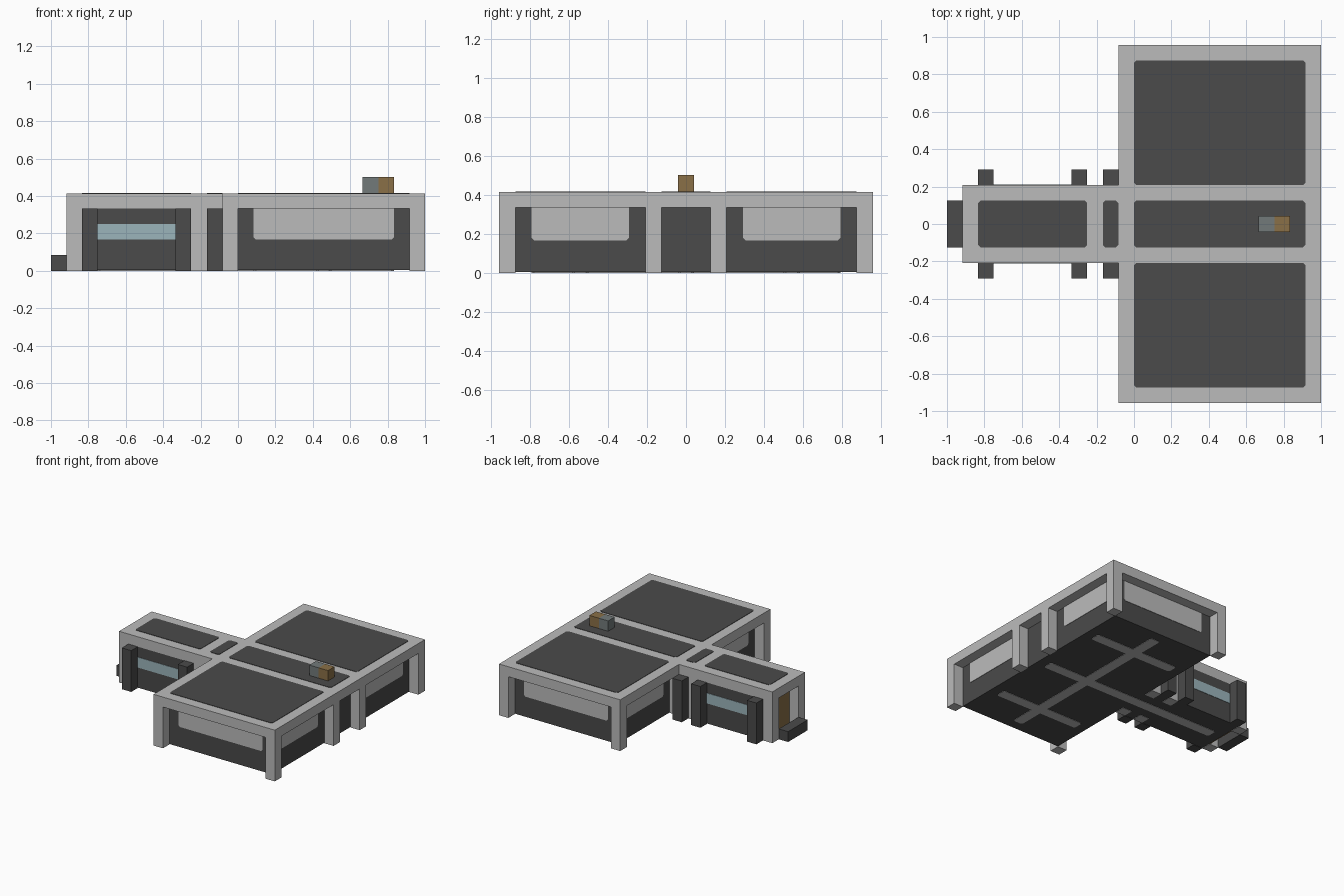
import bpy
import bmesh
from mathutils import Vector

U = 1 / 12      # building module
T = 0.003       # thickness of inlaid plates

if "Cube" in bpy.data.objects:
    bpy.data.objects.remove(bpy.data.objects["Cube"], do_unlink=True)


def material(name, rgb):
    m = bpy.data.materials.new(name)
    m.use_nodes = True
    m.diffuse_color = (*rgb, 1)
    m.node_tree.nodes["Principled BSDF"].inputs["Base Color"].default_value = (*rgb, 1)
    return m


LIGHT = material("light_grey", (0.50, 0.50, 0.50))
DARK = material("dark_grey", (0.069, 0.069, 0.069))
GLASS = material("pale_blue_glass", (0.33, 0.46, 0.50))
BROWN = material("brown", (0.255, 0.16, 0.063))
STEEL = material("mid_grey", (0.17, 0.195, 0.195))


def finish(name, bm, mat):
    bmesh.ops.recalc_face_normals(bm, faces=bm.faces)
    me = bpy.data.meshes.new(name)
    bm.to_mesh(me)
    bm.free()
    me.materials.append(mat)
    ob = bpy.data.objects.new(name, me)
    bpy.context.collection.objects.link(ob)
    return ob


def box(name, x, y, z, mat):
    """Box from (low, high) ranges given in modules."""
    bm = bmesh.new()
    bmesh.ops.create_cube(bm, size=1)
    for v in bm.verts:
        v.co = [U * (r[0] if c < 0 else r[1]) for c, r in zip(v.co, (x, y, z))]
    return finish(name, bm, mat)


def plate(name, normal, level, a, b, mat, cut=0.15, cut_top=True):
    """Thin plate with clipped corners, facing along a signed axis such as '+z'."""
    axis = "xyz".index(normal[1])
    sign = 1 if normal[0] == "+" else -1
    ua, ub = [i for i in range(3) if i != axis]
    ct = cut if cut_top else 0
    outline = [(a[0] + cut, b[0]), (a[1] - cut, b[0]), (a[1], b[0] + cut), (a[1], b[1] - ct),
               (a[1] - ct, b[1]), (a[0] + ct, b[1]), (a[0], b[1] - ct), (a[0], b[0] + cut)]
    bm = bmesh.new()
    verts = []
    for p, q in outline:
        co = Vector((0, 0, 0))
        co[axis], co[ua], co[ub] = level * U, p * U, q * U
        verts.append(bm.verts.new(co))
    face = bm.faces.new(verts)
    ext = bmesh.ops.extrude_face_region(bm, geom=[face])["geom"]
    for v in ext:
        if isinstance(v, bmesh.types.BMVert):
            v.co[axis] += sign * T
    bmesh.ops.remove_doubles(bm, verts=bm.verts, dist=1e-6)
    return finish(name, bm, mat)


FLOOR = T / U
SIDES = ((-1, "right"), (1, "left"))


def span(s, lo, hi):
    return tuple(sorted((s * lo, s * hi)))


# Roof slabs with dark inlaid panels
TOP = 5 - FLOOR
box("main_roof", (-1, 12), (-11.5, 11.5), (4, TOP), LIGHT)
box("wing_roof", (-11, -1), (-2.5, 2.5), (4, TOP), LIGHT)
for name, x in (("main", (0, 11)), ("link", (-2, -1)), ("wing", (-10, -3))):
    plate(name + "_middle_roof_panel", "+z", TOP, x, (-1.5, 1.5), DARK)
for s, side in SIDES:
    plate(side + "_roof_panel", "+z", TOP, (0, 11), span(s, 2.5, 10.5), DARK)

# Recessed main body and wing core
box("main_walls", (0, 11), (-10.5, 10.5), (FLOOR, 4), DARK)
box("wing_core", (-10, 0), (-1.5, 1.5), (FLOOR, 4), DARK)

for s, side in SIDES:
    # Main columns: outer corners and the pair beside the central bay
    for x in ((-1, 0), (11, 12)):
        for y in ((10.5, 11.5), (1.5, 2.5)):
            box(side + "_main_column", x, span(s, *y), (0, 4), LIGHT)

    # Wing side walls, columns and buttresses
    for x in ((-10, -3), (-2, -1)):
        box(side + "_wing_wall", x, span(s, 1.5, 2.5), (FLOOR, 4), DARK)
    for x in ((-11, -10), (-3, -2)):
        box(side + "_wing_column", x, span(s, 1.5, 2.5), (0, 4), LIGHT)
    for x in ((-10, -9), (-4, -3), (-2, -1)):
        box(side + "_buttress", x, span(s, 2.5, 3.5), (0, 4), DARK)

    # Windows
    face = "+y" if s > 0 else "-y"
    plate(side + "_wing_window", face, s * 2.5, (-9, -4), (2, 3), GLASS, cut=0)
    plate(side + "_long_window", face, s * 10.5, (1, 10), (2, 4), LIGHT, cut_top=False)
    for normal, x in (("+x", 11), ("-x", 0)):
        plate(side + "_end_window", normal, x, span(s, 3.5, 9.5), (2, 4), LIGHT, cut_top=False)

    # Floor strip of each room
    plate(side + "_floor_strip", "+z", 0, (1, 10), span(s, 6, 7), LIGHT)

# Central floor strips
plate("long_floor_strip", "+z", 0, (-9, 10), (-0.5, 0.5), LIGHT)
plate("cross_floor_strip", "+z", 0, (5, 6), (-9.5, 9.5), LIGHT)

# Entrance door and step
plate("door", "-x", -10, (-1.5, 1.5), (0, 4), BROWN, cut=0)
box("entrance_step", (-12, -11), (-1.5, 1.5), (0, 1), DARK)

# Rooftop unit
box("rooftop_unit_grey", (8, 9), (-0.5, 0.5), (5, 6), STEEL)
box("rooftop_unit_brown", (9, 10), (-0.5, 0.5), (5, 6), BROWN)
